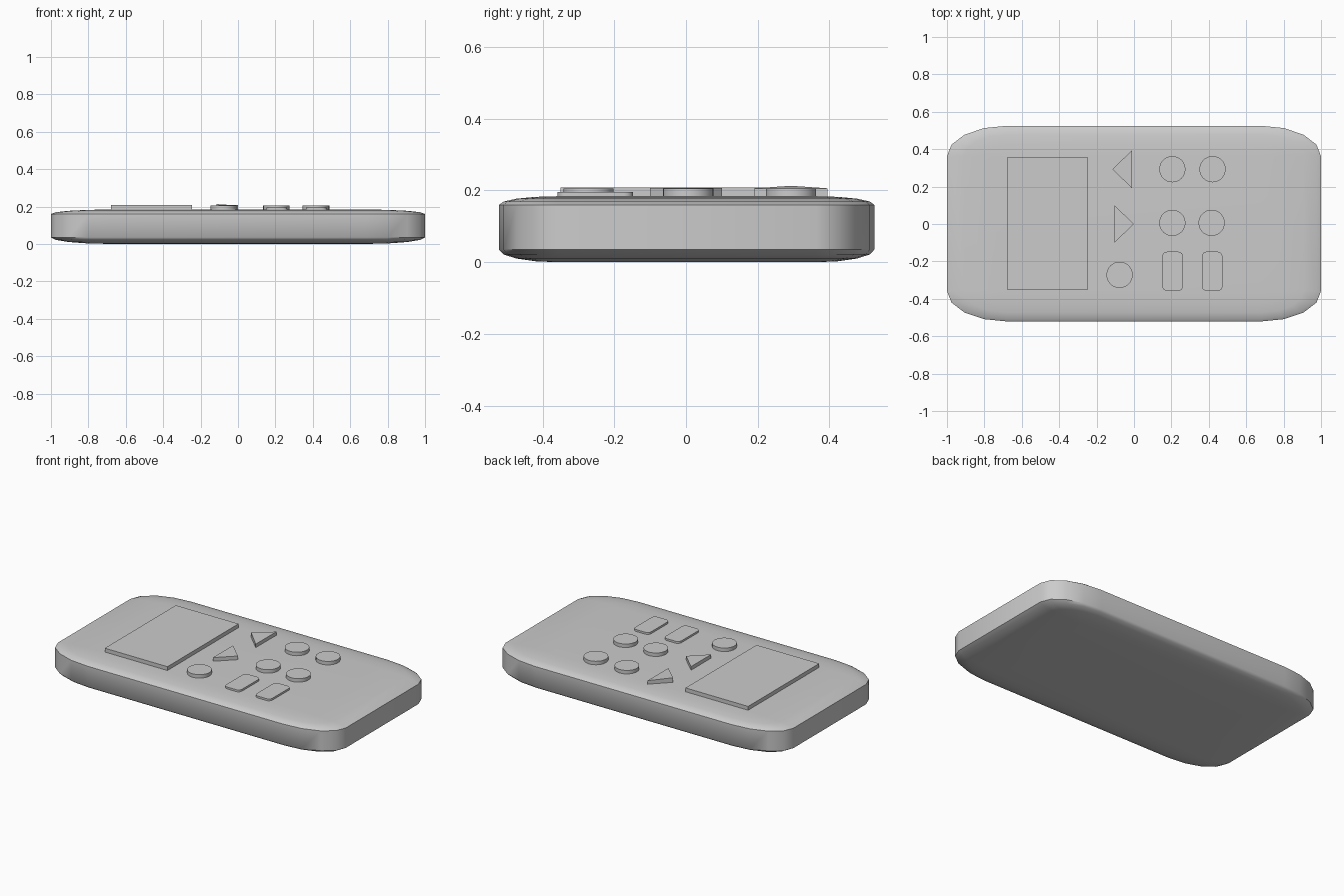
import bpy, bmesh
from math import pi, cos, sin

if "Cube" in bpy.data.objects:
    bpy.data.objects.remove(bpy.data.objects["Cube"])


def finish(name, bm, angle=0.6):
    bmesh.ops.recalc_face_normals(bm, faces=bm.faces[:])
    me = bpy.data.meshes.new(name)
    bm.to_mesh(me)
    bm.free()
    ob = bpy.data.objects.new(name, me)
    bpy.context.collection.objects.link(ob)
    bpy.ops.object.select_all(action='DESELECT')
    ob.select_set(True)
    bpy.context.view_layer.objects.active = ob
    bpy.ops.object.shade_smooth_by_angle(angle=angle)
    return ob


def prism(name, pts, z0, tops):
    """Upright prism over a 2D outline; tops is one height or one per point."""
    if not isinstance(tops, (list, tuple)):
        tops = [tops] * len(pts)
    bm = bmesh.new()
    low = [bm.verts.new((x, y, z0)) for x, y in pts]
    high = [bm.verts.new((x, y, t)) for (x, y), t in zip(pts, tops)]
    n = len(pts)
    bm.faces.new(low)
    bm.faces.new(high)
    for i in range(n):
        j = (i + 1) % n
        bm.faces.new((low[i], low[j], high[j], high[i]))
    return finish(name, bm)


def rounded(cx, cy, rx, ry, ax, ay, seg):
    """Outline of a core rectangle (cx, cy half sizes) with elliptical corners."""
    pts = []
    for q, (sx, sy) in enumerate(((1, 1), (-1, 1), (-1, -1), (1, -1))):
        for k in range(seg + 1):
            t = (q + k / seg) * pi / 2
            pts.append((ax + sx * cx + rx * cos(t), ay + sy * cy + ry * sin(t)))
    return pts


# Case: pillow-edged slab made of stacked rounded outlines
SEG = 4
rings = []
for z_edge, dz, ts in ((0.035, -0.035, range(SEG, -1, -1)), (0.16, 0.024, range(SEG + 1))):
    for k in ts:
        t = k / SEG * pi / 2
        c = max(cos(t), 0)
        rings.append((z_edge + dz * sin(t),
                      rounded(0.68, 0.36, 0.32 * c, 0.163 * c, 0, 0.002, SEG)))
bm = bmesh.new()
loops = [[bm.verts.new((x, y, z)) for x, y in pts] for z, pts in rings]
n = len(loops[0])
for a, b in zip(loops, loops[1:]):
    for i in range(n):
        j = (i + 1) % n
        bm.faces.new((a[i], a[j], b[j], b[i]))
bm.faces.new(loops[0])
bm.faces.new(loops[-1])
bmesh.ops.remove_doubles(bm, verts=bm.verts[:], dist=1e-5)
finish("case", bm, 0.8)

# Screen
prism("screen", [(-0.68, -0.35), (-0.245, -0.35), (-0.245, 0.355), (-0.68, 0.355)], 0.17, 0.208)

# Round buttons
for i, (x, y) in enumerate(((0.205, 0.293), (0.42, 0.293), (0.205, 0.006),
                            (0.415, 0.006), (-0.077, -0.272))):
    pts = [(x + 0.07 * cos(a * pi / 16), y + 0.07 * sin(a * pi / 16)) for a in range(32)]
    prism(f"round_button_{i + 1}", pts, 0.17, 0.206)

# Triangular arrow buttons
prism("left_arrow_button", [(-0.115, 0.293), (-0.01, 0.19), (-0.01, 0.395)],
      0.17, [0.213, 0.206, 0.206])
prism("right_arrow_button", [(0, 0.0), (-0.105, 0.1), (-0.105, -0.1)], 0.17, 0.207)

# Rounded rectangular buttons
for i, x in enumerate((0.207, 0.418)):
    prism(f"pill_button_{i + 1}", rounded(0.03, 0.08, 0.025, 0.025, x, -0.253, 4), 0.17, 0.196)
